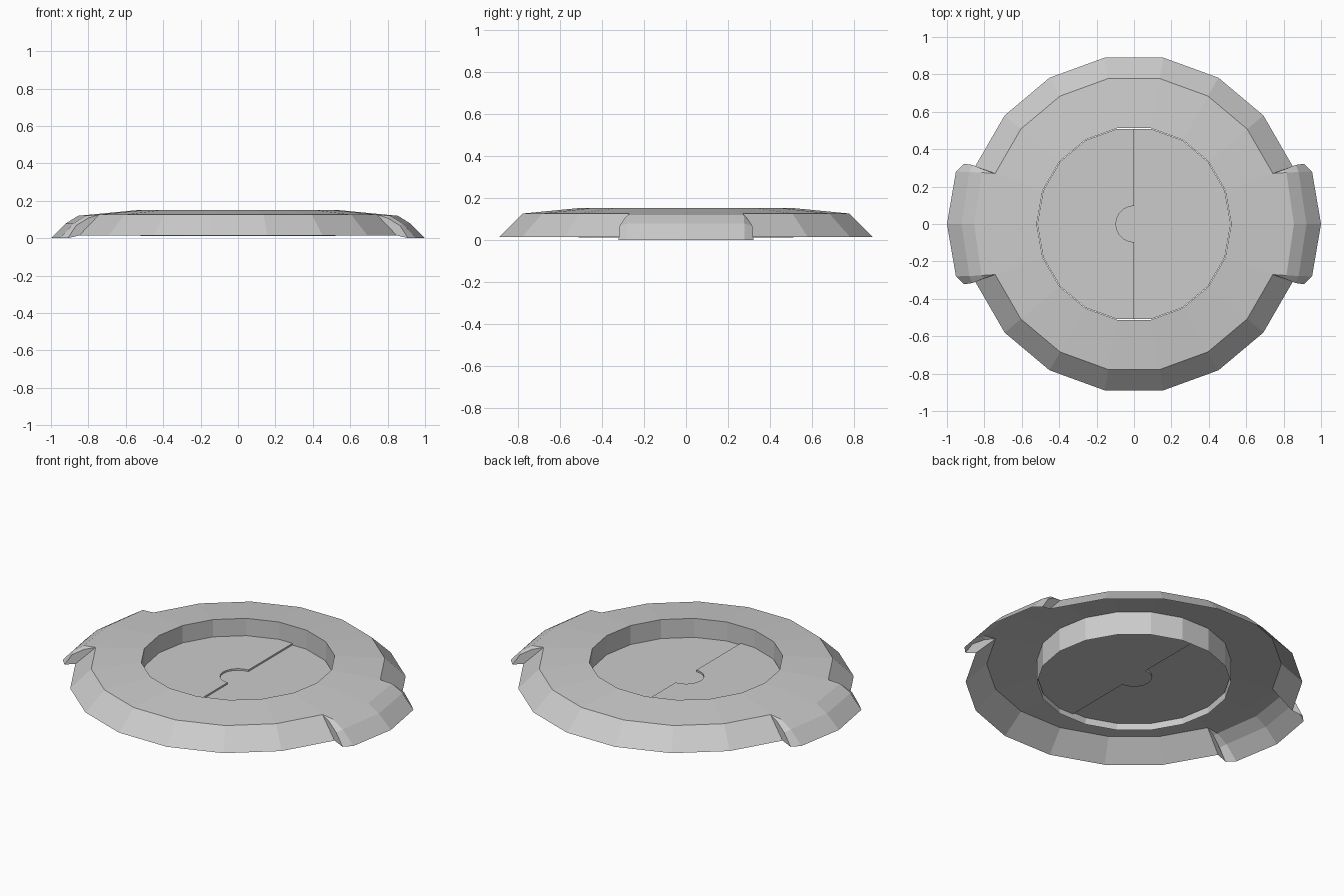
import bpy, bmesh
from math import sin, cos, radians

if "Cube" in bpy.data.objects:
    bpy.data.objects.remove(bpy.data.objects["Cube"])

SIDES = 18
STEP = 360 / SIDES


def polar(r, deg, z):
    return (r * cos(radians(deg)), r * sin(radians(deg)), z)


def make(name, faces):
    """Object from a list of polygons (corner coordinates), welded together."""
    bm = bmesh.new()
    for f in faces:
        bm.faces.new([bm.verts.new(p) for p in f])
    bmesh.ops.remove_doubles(bm, verts=bm.verts, dist=0.0005)
    me = bpy.data.meshes.new(name)
    bm.to_mesh(me)
    bm.free()
    ob = bpy.data.objects.new(name, me)
    bpy.context.collection.objects.link(ob)
    return ob


def strip(a, b):
    """Quads (or triangles) between two point rows of equal length."""
    out = []
    for i in range(len(a) - 1):
        quad = [a[i], b[i], b[i + 1], a[i + 1]]
        out.append([p for k, p in enumerate(quad) if p not in quad[:k]])
    return [f for f in out if len(f) > 2]


# Rim: open shell, (radius, height) profile from recess wall to sloped skirt
profile = [(0.52, 0.012), (0.52, 0.152), (0.79, 0.126), (0.903, 0.015)]
rim = []
for i in range(SIDES):
    a0, a1 = i * STEP, (i + 1) * STEP
    for k, ((r0, z0), (r1, z1)) in enumerate(zip(profile, profile[1:])):
        if k == 2 and i in (0, SIDES - 1, SIDES // 2 - 1, SIDES // 2):
            continue  # skirt is left open under the two side tabs
        rim.append([polar(r0, a0, z0), polar(r1, a0, z1),
                    polar(r1, a1, z1), polar(r0, a1, z0)])
make("rim", rim)

# Side tabs: one quarter, mirrored to all four
mid = [(0.79, 0, 0.126), (0.855, 0, 0.12), (0.922, 0, 0.078), (1.0, 0, 0.0)]
corner = polar(0.79, 20, 0.126)
edge = [corner, (0.815, 0.275, 0.12), (0.88, 0.278, 0.078), (0.952, 0.28, 0.0)]
side = [corner, (0.80, 0.29, 0.108), (0.865, 0.316, 0.068), (0.91, 0.322, 0.0)]
foot = polar(0.903, 20, 0.015)
quarter = strip(mid, edge) + strip(edge, side) + [side + [foot]]
for name, sx in (("right_tab", 1), ("left_tab", -1)):
    faces = []
    for sy in (1, -1):
        for f in quarter:
            pts = [(x * sx, y * sy, z) for x, y, z in f]
            faces.append(pts if sx * sy > 0 else pts[::-1])
    make(name, faces)

# Recessed floor: two halves at slightly different heights, round centre notch
LOW, HIGH, R, NOTCH = 0.041, 0.051, 0.517, 0.097
end = R * cos(radians(10))
arc = [polar(NOTCH, a, 0) for a in range(90, 271, 18)]


def at(pts, z):
    return [(x, y, z) for x, y, _ in pts]


right = [(0, -end, 0)] + [polar(R, a, 0) for a in range(-80, 81, 20)] + [(0, end, 0)]
left = [(0, end, 0)] + [polar(R, a, 0) for a in range(100, 261, 20)] + [(0, -end, 0)]
seam = [(0, end, 0)] + arc + [(0, -end, 0)]
make("floor_right", [at(right + seam[1:-1], LOW)])
make("floor_left", [at(left + seam[::-1][1:-1], HIGH)]
     + strip(at(seam, HIGH), at(seam, LOW)))
